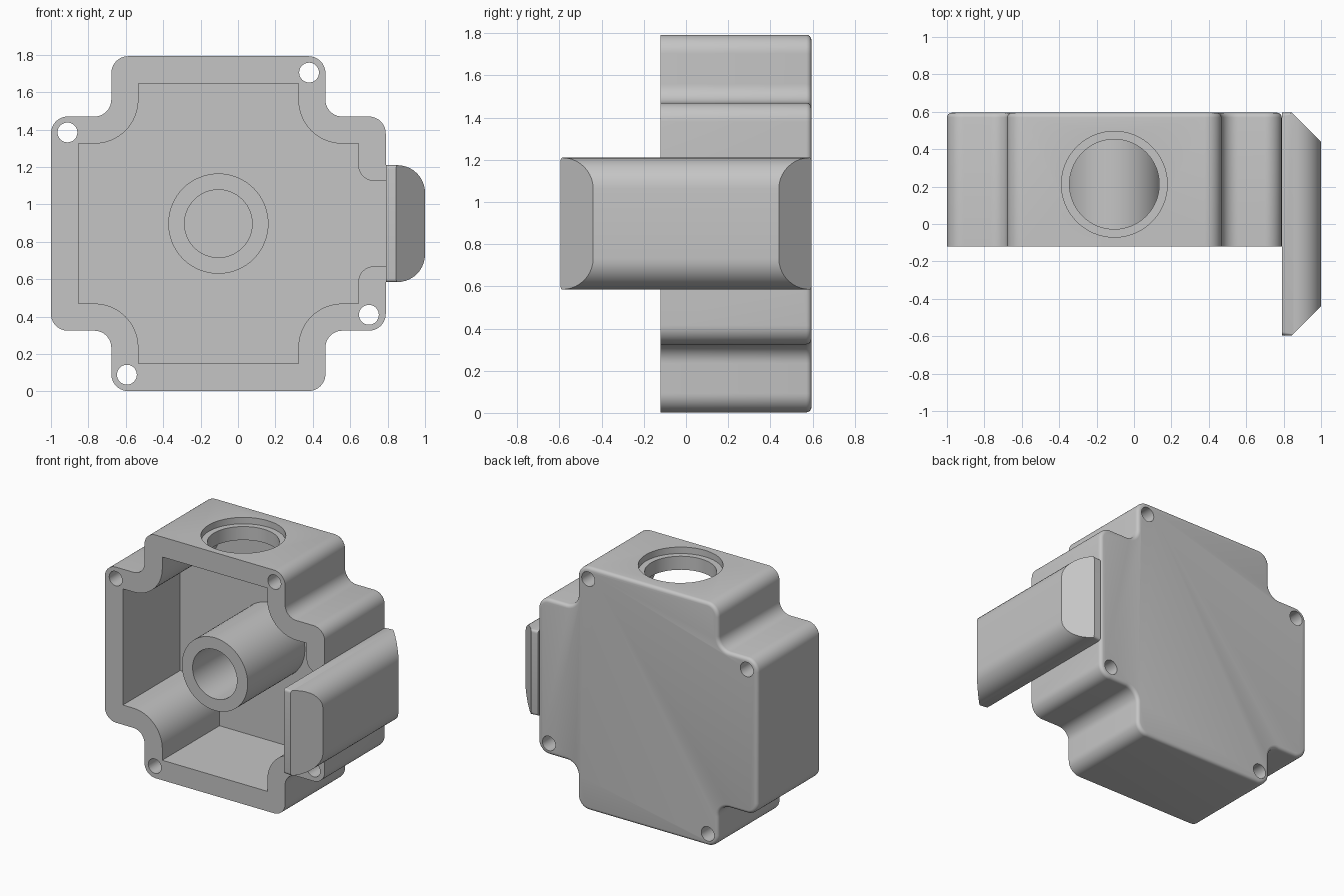
import bpy, bmesh, math
from mathutils import Vector

if "Cube" in bpy.data.objects:
    bpy.data.objects.remove(bpy.data.objects["Cube"], do_unlink=True)

CX, CZ = -0.105, 0.8975          # centre of the housing
FRONT, FLOOR, BACK = -0.12, 0.545, 0.595

grey = bpy.data.materials.new("plain grey")
grey.use_nodes = True
grey.diffuse_color = (0.56, 0.56, 0.56, 1)
grey.node_tree.nodes["Principled BSDF"].inputs["Base Color"].default_value = grey.diffuse_color


def rounded(corners, steps=10):
    """Outline from right-angled corners given as (a, b, fillet radius)."""
    out = []
    for i, (a, b, r) in enumerate(corners):
        p = Vector((a, b))
        if r == 0:
            out.append(p)
            continue
        u = (Vector(corners[i - 1][:2]) - p).normalized()
        v = (Vector(corners[(i + 1) % len(corners)][:2]) - p).normalized()
        c = p + (u + v) * r
        for k in range(steps + 1):
            t = math.pi / 2 * k / steps
            out.append(c - v * r * math.cos(t) - u * r * math.sin(t))
    return out


def circle(a, b, r, n=64):
    return [Vector((a + r * math.cos(math.tau * k / n), b + r * math.sin(math.tau * k / n)))
            for k in range(n)]


def cross(arm, half, outer_r, inner_r, slot=None):
    """Plus-shaped corner list, with an optional slot through its +x arm."""
    pts = []
    for k in range(4):
        quarter = [(arm, -half, outer_r), (arm, half, outer_r), (half, half, inner_r)]
        if slot and k == 0:
            quarter[1:1] = [(arm, -slot, 0.085), (arm + 0.2, -slot, 0),
                            (arm + 0.2, slot, 0), (arm, slot, 0.085)]
        for x, z, r in quarter:
            for _ in range(k):
                x, z = -z, x
            pts.append((x + CX, z + CZ, r))
    return pts


def prism(name, pts, t0, t1, axis="y", edit=None):
    """Extrude an outline along y or z; edit can refine the bmesh."""
    place = (lambda p, t: (p.x, t, p.y)) if axis == "y" else (lambda p, t: (p.x, p.y, t))
    bm = bmesh.new()
    lo = [bm.verts.new(place(p, t0)) for p in pts]
    hi = [bm.verts.new(place(p, t1)) for p in pts]
    bm.faces.new(lo)
    bm.faces.new(hi)
    for i in range(len(pts)):
        bm.faces.new((lo[i - 1], lo[i], hi[i], hi[i - 1]))
    bmesh.ops.recalc_face_normals(bm, faces=bm.faces)
    if edit:
        edit(bm)
        bmesh.ops.recalc_face_normals(bm, faces=bm.faces)
    me = bpy.data.meshes.new(name)
    bm.to_mesh(me)
    bm.free()
    me.materials.append(grey)
    ob = bpy.data.objects.new(name, me)
    bpy.context.collection.objects.link(ob)
    return ob


def activate(ob):
    bpy.ops.object.select_all(action="DESELECT")
    ob.select_set(True)
    bpy.context.view_layer.objects.active = ob


def cut(ob, cutter):
    activate(ob)
    mod = ob.modifiers.new("cut", "BOOLEAN")
    mod.operation, mod.solver, mod.object = "DIFFERENCE", "EXACT", cutter
    bpy.ops.object.modifier_apply(modifier=mod.name)
    bpy.data.objects.remove(cutter, do_unlink=True)


def round_edges(bm, edges, size):
    bmesh.ops.bevel(bm, geom=edges, offset=size, offset_type="OFFSET", segments=4,
                    profile=0.5, affect="EDGES", clamp_overlap=False)


def round_back_rim(bm):
    round_edges(bm, [e for e in bm.edges if all(v.co.y > BACK - 0.001 for v in e.verts)], 0.025)


def chamfer_ends(bm):
    # slanted cut at both ends of the outer face
    for s in (-1, 1):
        cutres = bmesh.ops.bisect_plane(
            bm, geom=bm.verts[:] + bm.edges[:] + bm.faces[:], plane_co=(0.845, s * BACK, 0),
            plane_no=(1, s, 0), clear_outer=True)
        rim = [g for g in cutres["geom_cut"] if isinstance(g, bmesh.types.BMEdge)]
        bmesh.ops.edgeloop_fill(bm, edges=rim)
    # small rounding on the short end edges
    ends = []
    for e in bm.edges:
        p, q = (v.co for v in e.verts)
        if min(abs(p.y), abs(q.y)) > BACK - 0.001 and p.y * q.y > 0 and abs(p.z - q.z) < 0.001:
            ends.append(e)
    round_edges(bm, ends, 0.02)


# Housing: plus-shaped box, open at the front, with a slot in its left wall
housing = prism("housing", rounded(cross(0.895, 0.5725, 0.09, 0.09)), FRONT, BACK,
                edit=round_back_rim)
cut(housing, prism("cavity", rounded(cross(0.748, 0.4275, 0, 0.235, slot=0.228), 16),
                   FRONT - 0.1, FLOOR))

# Screw holes through the corners
for x, z in ((0.38, 1.705), (-0.912, 1.385), (0.70, 0.41), (-0.594, 0.09)):
    cut(housing, prism("screw_hole", circle(x, z, 0.053, 32), FRONT - 0.1, BACK + 0.1))

# Stepped port in the top wall
cut(housing, prism("port", circle(CX, 0.2125, 0.24), 1.5, 2, axis="z"))
cut(housing, prism("port_step", circle(CX, 0.2125, 0.283), 1.745, 2, axis="z"))

# Central tube standing on the cavity floor
tube = prism("central_tube", circle(CX, CZ, 0.268), FRONT, FLOOR + 0.01)
cut(tube, prism("tube_bore", circle(CX, CZ, 0.181), FRONT - 0.1, FLOOR + 0.1))

# Long plate on the left side, closing the slot
plate = prism("side_plate", rounded([(0.79, 0.585, 0), (1.0, 0.585, 0.148),
                                     (1.0, 1.21, 0.148), (0.79, 1.21, 0)]),
              -BACK, BACK, edit=chamfer_ends)

for ob in (housing, tube, plate):
    activate(ob)
    bpy.ops.object.shade_smooth_by_angle(angle=math.radians(30))
